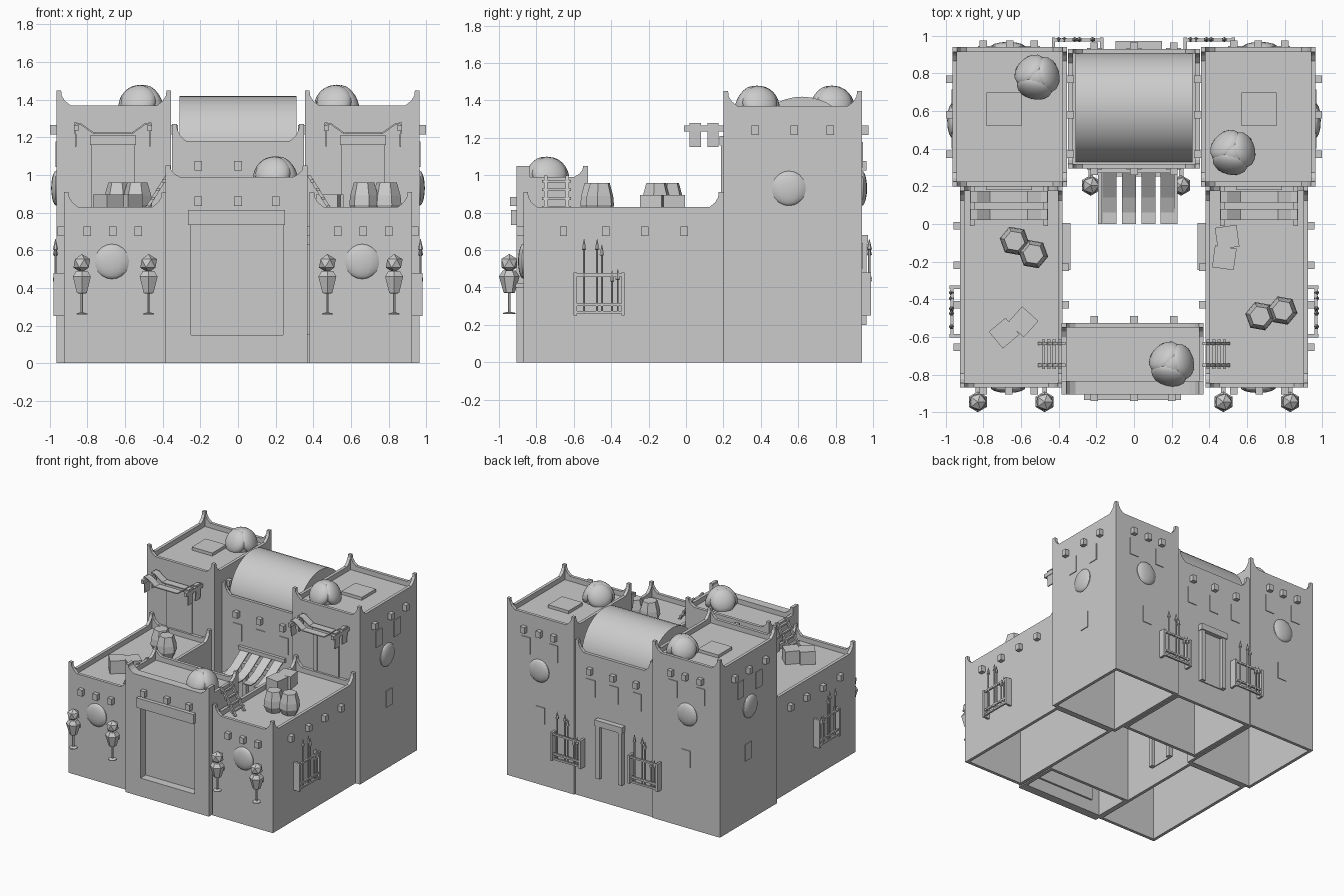
import bpy, bmesh, math
from mathutils import Matrix, Vector

if "Cube" in bpy.data.objects:
    bpy.data.objects.remove(bpy.data.objects["Cube"])

plaster = bpy.data.materials.new("plaster_grey")
plaster.diffuse_color = (0.6, 0.6, 0.6, 1)
plaster.use_nodes = True
plaster.node_tree.nodes["Principled BSDF"].inputs["Base Color"].default_value = plaster.diffuse_color


def finish(name, bm, smooth=False):
    bmesh.ops.recalc_face_normals(bm, faces=bm.faces)
    me = bpy.data.meshes.new(name)
    bm.to_mesh(me)
    bm.free()
    me.materials.append(plaster)
    if smooth:
        me.shade_smooth()
        me.set_sharp_from_angle(angle=math.radians(40))
    ob = bpy.data.objects.new(name, me)
    bpy.context.collection.objects.link(ob)
    return ob


def at(x, y, z=0, deg=0):
    """Wall frame: local -y points out of the wall."""
    return Matrix.Translation((x, y, z)) @ Matrix.Rotation(math.radians(deg), 4, 'Z')


I = Matrix()


def box(bm, x0, x1, y0, y1, z0, z1, M=I):
    S = Matrix.Diagonal((x1 - x0, y1 - y0, z1 - z0, 1))
    T = Matrix.Translation(((x0 + x1) / 2, (y0 + y1) / 2, (z0 + z1) / 2))
    bmesh.ops.create_cube(bm, size=1, matrix=M @ T @ S)


def prism(bm, pts, y0, y1, M=I):
    a = [bm.verts.new(M @ Vector((x, y0, z))) for x, z in pts]
    b = [bm.verts.new(M @ Vector((x, y1, z))) for x, z in pts]
    bm.faces.new(a)
    bm.faces.new(b[::-1])
    for i in range(len(a)):
        j = (i + 1) % len(a)
        bm.faces.new((a[i], b[i], b[j], a[j]))


def lathe(bm, prof, n, M=I):
    """Stack of frustums from (radius, z) pairs."""
    for (r0, z0), (r1, z1) in zip(prof, prof[1:]):
        bmesh.ops.create_cone(bm, cap_ends=True, segments=n, radius1=r0, radius2=r1,
                              depth=z1 - z0, matrix=M @ Matrix.Translation((0, 0, (z0 + z1) / 2)))


def ball(bm, M, r, u=16, v=10):
    bmesh.ops.create_uvsphere(bm, u_segments=u, v_segments=v, radius=r, matrix=M)


# Flat-roofed blocks: four walls with upswept corners and a sunken roof
def wall_profile(w, h, up):
    c = [(0, up), (0.025, up), (0.028, up * 0.65), (0.045, up * 0.3), (0.075, 0)]
    left = [(-w / 2 + x, h + z) for x, z in c]
    return [(-w / 2, 0)] + left + [(-x, z) for x, z in left[::-1]] + [(w / 2, 0)]


def block(name, x0, x1, y0, y1, h, up, front_t=0.025):
    cx, cy, w, d = (x0 + x1) / 2, (y0 + y1) / 2, x1 - x0, y1 - y0
    sides = (("front", cx, y0, 0, w), ("right", x1, cy, 90, d),
             ("back", cx, y1, 180, w), ("left", x0, cy, -90, d))
    out = {}
    for side, x, y, deg, length in sides:
        bm = bmesh.new()
        t = front_t if side == "front" else 0.025
        prism(bm, wall_profile(length, h, up), 0, t, at(x, y, 0, deg))
        out[side] = finish(f"{name}_{side}_wall", bm)
    bm = bmesh.new()
    box(bm, x0 + .01, x1 - .01, y0 + .01, y1 - .01, h - .06, h - .04)
    finish(name + "_roof", bm)
    return out


for s, n in ((-1, "left"), (1, "right")):
    a, b = sorted((s * 0.355, s * 0.965))
    block(n + "_tower", a, b, 0.2, 0.94, 1.37, 0.08)
    a, b = sorted((s * 0.38, s * 0.925))
    block(n + "_wing", a, b, -0.87, 0.2, 0.83, 0.08)
block("middle_hall", -0.35, 0.35, 0.295, 0.93, 1.18, 0.09)
gate = block("gatehouse", -0.385, 0.37, -0.905, -0.525, 0.99, 0.06, 0.07)

# Gate recess, back panel and lintel
bm = bmesh.new()
box(bm, -0.25, 0.24, -1, -0.8, 0.15, 0.75)
cutter = finish("gate_cutter", bm)
cutter.hide_render = True
cutter.hide_viewport = True
mod = gate["front"].modifiers.new("recess", 'BOOLEAN')
mod.object, mod.operation, mod.solver = cutter, 'DIFFERENCE', 'EXACT'
bm = bmesh.new()
box(bm, -0.28, 0.27, -0.838, -0.82, 0.1, 0.8)
finish("gate_panel", bm)
bm = bmesh.new()
box(bm, -0.265, 0.25, -0.935, -0.9, 0.735, 0.815)
finish("gate_lintel", bm)

# Barrel vault
bm = bmesh.new()
arc = [(0.29 * math.cos(i * math.pi / 20), 1.13 + 0.29 * math.sin(i * math.pi / 20)) for i in range(21)]
prism(bm, arc, -0.31, 0.31, at(0, 0.62, 0, 90))
finish("barrel_vault", bm, True)

# Roof domes: a core with three tilted shell petals
for x, y, z, turn in ((-0.515, 0.78, 1.33, 15), (0.525, 0.38, 1.33, 15), (0.2, -0.745, 0.95, 15)):
    bm = bmesh.new()
    ball(bm, at(x, y, z + .03) @ Matrix.Diagonal((1, 1, 1.15, 1)), 0.104, 20, 12)
    for k in range(3):
        ball(bm, at(x, y, z + .03, turn + 120 * k) @ Matrix.Rotation(math.radians(62), 4, 'Y')
             @ Matrix.Translation((0, 0, 0.062)) @ Matrix.Diagonal((1, 1, 0.55, 1)), 0.096, 20, 10)
    finish("roof_dome", bm, True)

# Roof hatches
for x in (-0.69, 0.665):
    bm = bmesh.new()
    box(bm, x - .093, x + .093, 0.52, 0.7, 1.32, 1.355)
    finish("roof_hatch", bm)

# Rows of protruding beam ends
rows = [(0, .2 - 1.07, .7, 0, (-.8, -.665, -.53, .53, .665, .8)),
        (0, -.905, .86, 0, (-.21, 0, .2)), (0, -.525, .86, 180, (-.21, 0, .21)),
        (0, .295, 1.05, 0, (-.21, 0, .21)), (0, .93, 1.05, 180, (-.21, 0, .21)),
        (0, .94, 1.24, 180, (-.8, -.66, -.53, .53, .66, .8))]
for s in (-1, 1):
    rows += [(s * .965, 0, 1.24, s * 90, [s * v for v in (.37, .58, .77)]),
             (s * .355, 0, 1.24, -s * 90, [-s * v for v in (.37, .58, .77)]),
             (s * .925, 0, .7, s * 90, [s * v for v in (-.655, -.43, -.22, -.01)]),
             (s * .38, 0, .7, -s * 90, [-s * v for v in (-.43, -.23)])]
for x, y, z, deg, us in rows:
    bm = bmesh.new()
    for u in us:
        box(bm, u - .02, u + .02, -.035, .01, -.025, .025, at(x, y, z, deg))
    finish("beam_ends", bm)

# Round wall bosses
for x, y, z, deg in ((-.67, -.87, .54, 0), (.66, -.87, .54, 0), (-.965, .55, .93, -90),
                     (.965, .55, .93, 90), (-.67, .94, .93, 180), (.67, .94, .93, 180)):
    bm = bmesh.new()
    ball(bm, at(x, y, z, deg) @ Matrix.Diagonal((1, .3, 1, 1)), 0.093, 14, 10)
    finish("wall_boss", bm, True)

# Shallow window panels
wins = [(0, .93, .91, 180, (-.21, 0, .21)), (0, .94, 1.11, 180, (-.79, -.54, .54, .79)),
        (0, .94, .57, 180, (-.66, .66)), (0, .295, .9, 0, (-.21, 0, .21))]
for s in (-1, 1):
    wins += [(s * .965, 0, 1.11, s * 90, (s * .44, s * .675)), (s * .965, 0, .57, s * 90, (s * .575,))]
for x, y, z, deg, us in wins:
    bm = bmesh.new()
    for u in us:
        box(bm, u - .04, u + .04, -.006, .005, -.068, .068, at(x, y, z, deg))
    finish("window_panel", bm)


# Framed doorways
def door(x, y, z, deg, w, h, j=.035, out=.035):
    bm = bmesh.new()
    M = at(x, y, z, deg)
    for s in (-1, 1):
        box(bm, s * w / 2 - j / 2, s * w / 2 + j / 2, -out, .01, 0, h - .05, M)
    box(bm, -w / 2 - j * .7, w / 2 + j * .7, -out - .008, .01, h - .05, h, M)
    box(bm, -w / 2, w / 2, -.008, .01, 0, h - .02, M)
    finish("door_frame", bm)


door(.025, .93, .2, 180, .2, .48)
door(.025, .295, .2, 0, .3, .48)
for s in (-1, 1):
    door(s * .665, .2, .79, 0, .195, .42, .035, .012)
    door(s * .38, -.12, .15, -s * 90, .2, .48)

# Lanterns on brackets
for x, y in ((-.83, -.945), (-.475, -.945), (.475, -.945), (.83, -.945), (-.23, .205), (.25, .205)):
    bm = bmesh.new()
    M = at(x, y)
    lathe(bm, ((.034, .258), (.034, .264), (.008, .27), (.008, .37), (.03, .372), (.055, .46), (.035, .49)), 6, M)
    bmesh.ops.create_icosphere(bm, subdivisions=1, radius=.05, matrix=M @ Matrix.Translation((0, 0, .53)))
    box(bm, -.012, .012, 0, .09, .4, .425, M)
    finish("wall_lantern", bm)

# Weapon racks: rails, bars, long spears
for x, y, deg in ((.925, -.465, 90), (-.925, -.465, -90), (-.3, .935, 180), (.4, .935, 180)):
    M = at(x, y, 0, deg)
    m = -1 if deg == -90 else 1
    bm = bmesh.new()
    for z in (.26, .3, .46):
        box(bm, -.135, .135, -.05, -.035, z, z + .014, M)
    for u in (-.128, .128):
        box(bm, u - .009, u + .009, -.055, .01, .25, .48, M)
    for u, top in ((-.08, .6), (-.01, .6), (.015, .57), (.07, .43), (.1, .44)):
        lathe(bm, ((.006, .265), (.006, top), (.014, top + .005), (0.001, top + .06)), 6,
              M @ Matrix.Translation((m * u, -.045, 0)))
    finish("weapon_rack", bm)


# Hanging cloth strips
def ribbon(bm, pts, y0, y1, M=I, t=.008):
    for (xa, za), (xb, zb) in zip(pts, pts[1:]):
        d = Vector((zb - za, xa - xb)).normalized() * t
        prism(bm, [(xa, za), (xb, zb), (xb + d.x, zb + d.y), (xa + d.x, za + d.y)], y0, y1, M)


sag = [(-.2, 1.15), (-.205, 1.28), (-.17, 1.275), (-.1, 1.225), (.1, 1.225), (.17, 1.275), (.205, 1.28), (.2, 1.15)]
for s in (-1, 1):
    bm = bmesh.new()
    for y in (.02, .115):
        ribbon(bm, sag, y, y + .06, at(s * .665, 0))
    for u in (-.195, .195):
        box(bm, s * .665 + u - .012, s * .665 + u + .012, -.01, .21, 1.235, 1.265)
    finish("tower_awning", bm)
bm = bmesh.new()
slope = [(0, .66), (.06, .66), (.14, .69), (.22, .74), (.3, .79)]
for i in range(4):
    x = -.13 + .103 * i
    ribbon(bm, slope, -x - .037, -x + .037, at(0, 0, 0, 90))
box(bm, -.19, .23, .27, .3, .77, .8)
for x in (-.18, .22):
    box(bm, x - .01, x + .01, 0, .3, .64, .66)
finish("courtyard_awning", bm)

# Six-sided storage pots
for x, y in ((-.635, -.09), (-.535, -.16), (.67, -.49), (.79, -.46)):
    bm = bmesh.new()
    lathe(bm, ((.055, .785), (.08, .84), (.075, .89), (.055, .96)), 6, at(x, y, 0, 20))
    finish("storage_pot", bm)

# Crates
for x, y, deg in ((-.69, -.58, 40), (-.59, -.52, 48), (.495, -.07, 8), (.48, -.18, -8)):
    bm = bmesh.new()
    box(bm, -.058, .058, -.058, .058, .785, .895, at(x, y, 0, deg))
    finish("crate", bm)

# Ladders from the wings up to the gatehouse roof
for s in (-1, 1):
    bm = bmesh.new()
    foot, top = Vector((s * .51, 0, .8)), Vector((s * .385, 0, 1.0))
    for y in (-.75, -.635):
        prism(bm, [(foot.x, .8), (foot.x - s * .02, .8), (top.x - s * .02, 1), (top.x, 1)], y - .009, y + .009)
    for k in range(4):
        p = foot.lerp(top, .15 + .23 * k)
        box(bm, p.x - s * .01 - .009, p.x - s * .01 + .009, -.77, -.615, p.z - .007, p.z + .007)
    finish("ladder", bm)
